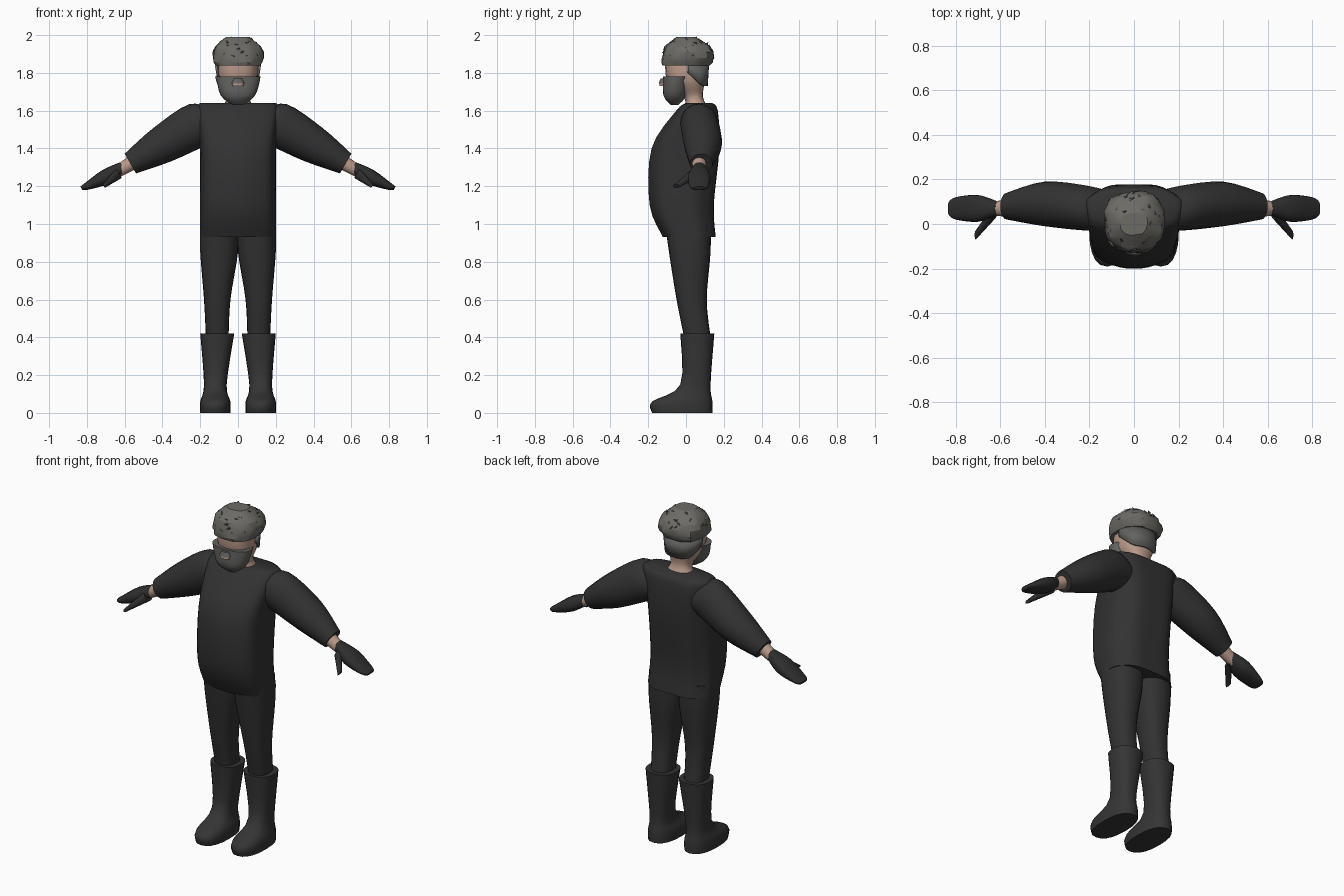
import bpy, bmesh, math, random
from mathutils import Vector

random.seed(4)
if "Cube" in bpy.data.objects:
    bpy.data.objects.remove(bpy.data.objects["Cube"])


def material(name, red, green, blue):
    mat = bpy.data.materials.new(name)
    mat.use_nodes = True
    colour = (red, green, blue, 1)
    mat.diffuse_color = colour
    shader = mat.node_tree.nodes["Principled BSDF"]
    shader.inputs["Base Color"].default_value = colour
    shader.inputs["Roughness"].default_value = .8
    return mat


CLOTH = material("black cloth", .032, .032, .032)
GLOVE = material("glove black", .027, .027, .027)
BOOT = material("boot black", .035, .035, .035)
SKIN = material("skin", .5, .33, .26)
HAIR = material("grey hair", .15, .145, .13)
TUFT = material("dark grey hair", .1, .096, .09)
BEARD = material("grey beard", .125, .125, .12)


def finish(name, mesh_builder, mat, mirror=False, sharp=45):
    """Turn a bmesh into a smooth object that keeps its sharp edges."""
    bmesh.ops.recalc_face_normals(mesh_builder, faces=mesh_builder.faces)
    mesh = bpy.data.meshes.new(name)
    mesh_builder.to_mesh(mesh)
    mesh_builder.free()
    for polygon in mesh.polygons:
        polygon.use_smooth = True
    mesh.set_sharp_from_angle(angle=math.radians(sharp))
    mesh.materials.append(mat)
    part = bpy.data.objects.new(name, mesh)
    bpy.context.collection.objects.link(part)
    if mirror:
        part.modifiers.new("left and right", "MIRROR")
    return part


def spline(keys, steps):
    """Smooth curve through the keys, so that each part needs only a few."""
    rows = [Vector(key) for key in keys]
    padded = [rows[0]] + rows + [rows[-1]]
    curve = []
    for before, start, end, after in zip(padded, rows, rows[1:], padded[3:]):
        leave, arrive = (end - before) / 2, (after - start) / 2
        for step in range(steps):
            t = step / steps
            ease = t * t * (3 - 2 * t)
            curve.append(start.lerp(end, ease) + leave * t * (1 - t) ** 2
                         - arrive * t * t * (1 - t))
    return curve + [rows[-1]]


def loft(name, mat, *keys, tilt=0, power=2.4, sides=20, steps=4,
         fold=0, rough=0, mirror=False, sharp=45):
    """Skin rounded-box rings; a key is centre x, y, z, half width, half depth."""
    bm = bmesh.new()
    lean = math.radians(tilt)
    across = Vector((math.cos(lean), 0, math.sin(lean)))
    loops = []
    for x, y, z, width, depth in spline(keys, steps):
        loop = []
        for i in range(sides):
            angle = math.tau * i / sides
            c, s = math.cos(angle), math.sin(angle)
            swell = 1 + fold * math.sin(7 * angle) + random.uniform(-rough, rough)
            u = math.copysign(abs(c) ** (2 / power), c) * width * swell
            v = math.copysign(abs(s) ** (2 / power), s) * depth * swell
            loop.append(bm.verts.new(Vector((x, y + v, z)) + across * u))
        loops.append(loop)
    for low, high in zip(loops, loops[1:]):
        for i in range(sides):
            j = (i + 1) % sides
            bm.faces.new((low[i], low[j], high[j], high[i]))
    bm.faces.new(loops[0])
    bm.faces.new(loops[-1])
    return finish(name, bm, mat, mirror, sharp)


# Jacket body with soft vertical folds, and sleeves
loft("jacket", CLOTH, (0, .02, .93, .2, .14), (0, -.02, 1.1, .2, .17),
     (0, 0, 1.4, .2, .18), (0, .06, 1.6, .22, .11), (0, .07, 1.64, .2, .07),
     power=2.7, sides=42, fold=.018)
loft("sleeves", CLOTH, (.1, .06, 1.52, .1, .08), (.2, .07, 1.53, .12, .1),
     (.4, .09, 1.42, .1, .1), (.57, .08, 1.32, .06, .06),
     tilt=60, power=2, mirror=True)

# Wrists and mittens
loft("wrists", SKIN, (.55, .07, 1.33, .04, .04), (.65, .07, 1.27, .03, .03),
     tilt=60, power=2, steps=1, mirror=True)
loft("mittens", GLOVE, (.61, .07, 1.3, .03, .03), (.7, .07, 1.25, .04, .06),
     (.8, .07, 1.2, .02, .05), (.83, .07, 1.19, .01, .03),
     tilt=64, mirror=True)
loft("thumbs", GLOVE, (.63, .05, 1.27, .03, .03), (.71, -.05, 1.2, .01, .02),
     tilt=60, power=2, mirror=True)

# Trousers and boots
loft("trousers", CLOTH, (.11, .06, .4, .06, .07), (.11, .03, .6, .07, .08),
     (.1, .02, .85, .1, .11), (.1, .01, 1, .1, .12), mirror=True)
loft("boots", BOOT, (.12, -.02, 0, .08, .16), (.12, -.02, .06, .08, .16),
     (.12, .05, .15, .06, .08), (.11, .06, .42, .09, .09), mirror=True)

# Neck and head
loft("head", SKIN, (0, .06, 1.6, .1, .07), (0, .04, 1.67, .06, .05),
     (0, 0, 1.76, .1, .1), (0, 0, 1.9, .1, .11))

# Full beard, mouth and moustache
loft("beard", BEARD, (0, -.06, 1.63, .03, .02), (0, -.06, 1.68, .09, .06),
     (0, -.05, 1.78, .12, .07), rough=.02)
loft("mouth", SKIN, (0, -.12, 1.73, .03, .02), (0, -.12, 1.75, .03, .02), steps=1)
loft("moustache", BEARD, (0, -.12, 1.745, .035, .024), (0, -.12, 1.77, .02, .015))

# Band of hair around the back of the head, deeper at the nape
bm = bmesh.new()
pairs = []
spans = 16
for i in range(spans + 1):
    angle = math.pi * i / spans
    reach = math.sin(angle)
    bottom = 1.8 - .07 * min(1, 1.3 * reach)
    rim = Vector((.116 * math.cos(angle), .01 + .106 * reach, 0))
    pairs.append([bm.verts.new(rim * size + Vector((0, 0, height)))
                  for size, height in ((.94, bottom), (1, 1.84))])
for (low, high), (next_low, next_high) in zip(pairs, pairs[1:]):
    bm.faces.new((low, next_low, next_high, high))
band = finish("back_hair_band", bm, BEARD)
solid = band.modifiers.new("thickness", "SOLIDIFY")
solid.thickness = .012
solid.offset = 0

# Shaggy mop of hair
loft("hair_mop", HAIR, (0, 0, 1.84, .12, .13), (0, .01, 1.88, .135, .14),
     (0, .01, 1.94, .12, .12), (0, 0, 1.99, .06, .05),
     sides=26, steps=2, rough=.05, sharp=25)

# Loose tufts scattered over the mop
bm = bmesh.new()
for i in range(44):
    angle = i * 2.4
    height = random.uniform(.1, .95)
    radius = .128 * math.sqrt(1 - height ** 3)
    c, s = math.cos(angle), math.sin(angle)
    root = Vector((radius * c, radius * s + .01, 1.86 + .125 * height))
    out = Vector((c, s, height)).normalized()
    across = out.cross(Vector((0, 0, 1))).normalized()
    spin = random.uniform(-1, 1)
    flow = across * math.cos(spin) + across.cross(out) * math.sin(spin)
    wide = out.cross(flow) * .01
    tip = bm.verts.new(root + flow * .022 + out * .01)
    corners = [bm.verts.new(root + offset)
               for offset in (wide, out * .01, -wide, -out * .01)]
    for j in range(4):
        bm.faces.new((corners[j], corners[(j + 1) % 4], tip))
    bm.faces.new(corners)
finish("hair_tufts", bm, TUFT)
